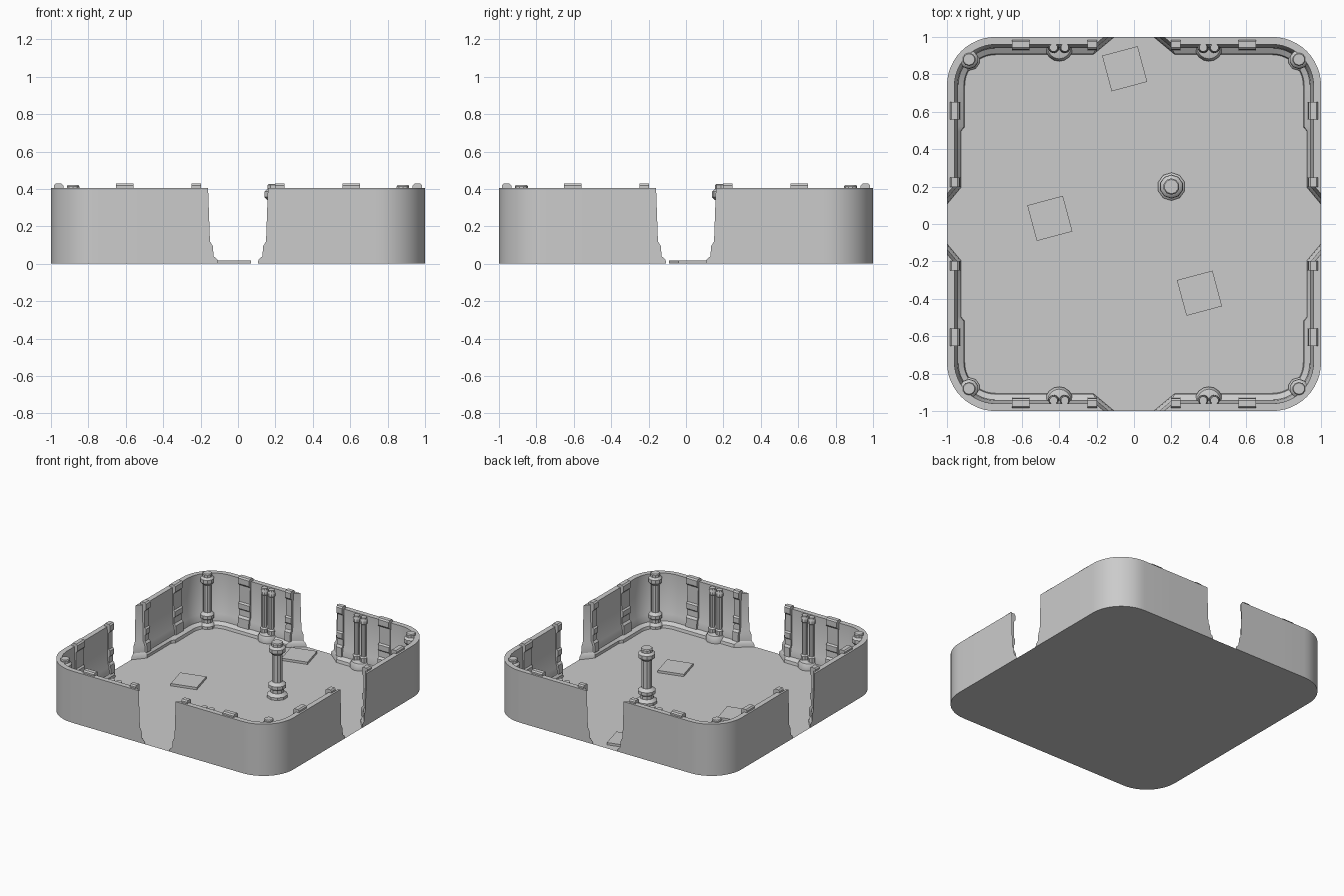
import bpy, bmesh
from math import sin, cos, pi, radians
from mathutils import Matrix, Vector

if "Cube" in bpy.data.objects:
    bpy.data.objects.remove(bpy.data.objects["Cube"])

R = 0.26          # outer corner radius
C = 1 - R


def finish(name, bm, mirror=True, angle=30):
    bmesh.ops.recalc_face_normals(bm, faces=bm.faces)
    me = bpy.data.meshes.new(name)
    bm.to_mesh(me)
    bm.free()
    ob = bpy.data.objects.new(name, me)
    bpy.context.collection.objects.link(ob)
    bpy.ops.object.select_all(action='DESELECT')
    ob.select_set(True)
    bpy.context.view_layer.objects.active = ob
    bpy.ops.object.shade_smooth_by_angle(angle=radians(angle))
    if mirror:  # four-way symmetry about the room centre
        m = ob.modifiers.new("mirror", 'MIRROR')
        m.use_axis = (True, True, False)
        m.use_mirror_merge = False
    return ob


def lathe(bm, x, y, prof, n):
    rings = [[bm.verts.new((x + r * cos(2 * pi * (i + .5) / n),
                            y + r * sin(2 * pi * (i + .5) / n), z))
              for i in range(n)] for r, z in prof]
    for a, b in zip(rings, rings[1:]):
        for i in range(n):
            j = (i + 1) % n
            bm.faces.new((a[i], a[j], b[j], b[i]))
    bm.faces.new(rings[-1])


def prism(bm, prof, c, w, side):
    # (depth, z) outline extruded along the back wall, or right wall if side
    def pt(d, z, t):
        return (1 - d, t, z) if side else (t, 1 - d, z)
    a = [bm.verts.new(pt(d, z, c - w / 2)) for d, z in prof]
    b = [bm.verts.new(pt(d, z, c + w / 2)) for d, z in prof]
    bm.faces.new(a)
    bm.faces.new(b[::-1])
    for i in range(len(a)):
        j = (i + 1) % len(a)
        bm.faces.new((a[i], a[j], b[j], b[i]))


# Floor: rounded square sheet
bm = bmesh.new()
vs = []
for q in range(4):
    for k in range(13):
        a = q * pi / 2 + k * pi / 24
        sx = (1, -1, -1, 1)[q]
        sy = (1, 1, -1, -1)[q]
        vs.append(bm.verts.new((sx * C + R * cos(a), sy * C + R * sin(a), 0)))
f = bm.faces.new(vs)
finish("floor", bm, False)

# Wall quarter: stepped section swept from doorway to doorway round a corner
levels = [0, .022, .04, .095, .12, .405]
inner = [.095, .09, .06, .056, .045, .04]
jamb = [.105, .11, .13, .135, .15, .16]
section = [(0, z, e) for z, e in zip(levels, jamb)]
section += [(d, z, e) for d, z, e in zip(inner, levels, jamb)][::-1]
bm = bmesh.new()
rings = []


def thin(d):
    return min(d, .074)


rings.append([(e + 1.2 * d, 1 - d, z) for d, z, e in section])
rings.append([(.5, 1 - d, z) for d, z, e in section])
for k in range(13):
    a = pi / 2 - k * pi / 24
    rings.append([(C + (R - d) * cos(a), C + (R - d) * sin(a), z) for d, z, e in section])
rings.append([(1 - d, .52, z) for d, z, e in section])
rings.append([(1 - thin(d), .495, z) for d, z, e in section])
rings.append([(1 - thin(d), e + 1.2 * thin(d), z) for d, z, e in section])
rings = [[bm.verts.new(p) for p in r] for r in rings]
for a, b in zip(rings, rings[1:]):
    for i in range(11):
        bm.faces.new((a[i], a[i + 1], b[i + 1], b[i]))
for r in (rings[0], rings[-1]):      # mitred door jambs
    for k in range(5):
        bm.faces.new((r[k], r[k + 1], r[10 - k], r[11 - k]))
finish("walls", bm)

# Wall straps hooked over the rim
strap = [(.015, .38), (.015, .418), (.024, .428), (.056, .428), (.066, .418), (.066, .375),
         (.052, .36), (.053, .23), (.064, .22), (.064, .18), (.054, .17),
         (.056, .125), (.07, .11), (.072, .04), (.04, .04), (.03, .38)]
bm = bmesh.new()
for side in (False, True):
    prism(bm, strap, .605, .095, side)
    prism(bm, strap, .223, .05, side)
finish("wall_straps", bm)

# Ringed columns
column = [(.075, 0), (.075, .02), (.05, .04), (.05, .065), (.064, .075), (.064, .1), (.05, .112),
          (.038, .12), (.038, .335), (.05, .345), (.062, .357), (.062, .385), (.05, .397),
          (.044, .4), (.044, .42), (.038, .427)]
bm = bmesh.new()
lathe(bm, .2, .2, column, 10)
finish("centre_column", bm, False)

bm = bmesh.new()
lathe(bm, .882, .88, [(r * .8, z * .985) for r, z in column], 10)
finish("corner_columns", bm)

# Twin pipes on the front and back walls
bm = bmesh.new()
for x in (.37, .43):
    lathe(bm, x, .943, [(.03, .03), (.03, .085), (.021, .095), (.021, .345),
                        (.028, .352), (.028, .375), (.022, .385), (.022, .4)], 10)
finish("wall_pipes", bm)

# Rounded foot below each pipe pair
bm = bmesh.new()
n = 8
prof = [(.075, 0), (.075, .025), (.062, .05), (0.03, .058)]
rows = [[bm.verts.new((.4 + r * cos(pi + pi * i / n), .945 + r * sin(pi + pi * i / n), z))
         for i in range(n + 1)] for r, z in prof]
for a, b in zip(rows, rows[1:]):
    for i in range(n):
        bm.faces.new((a[i], a[i + 1], b[i + 1], b[i]))
bm.faces.new(rows[-1])
finish("pipe_feet", bm)

# Loose floor plates
for i, (x, y) in enumerate([(-.05, .83), (-.45, .03), (.35, -.37)]):
    bm = bmesh.new()
    m = (Matrix.Translation((x, y, .009)) @ Matrix.Rotation(radians(15), 4, 'Z')
         @ Matrix.Diagonal(Vector((.197, .197, .018, 1))))
    bmesh.ops.create_cube(bm, size=1, matrix=m)
    finish("floor_plate_%d" % (i + 1), bm, False)
